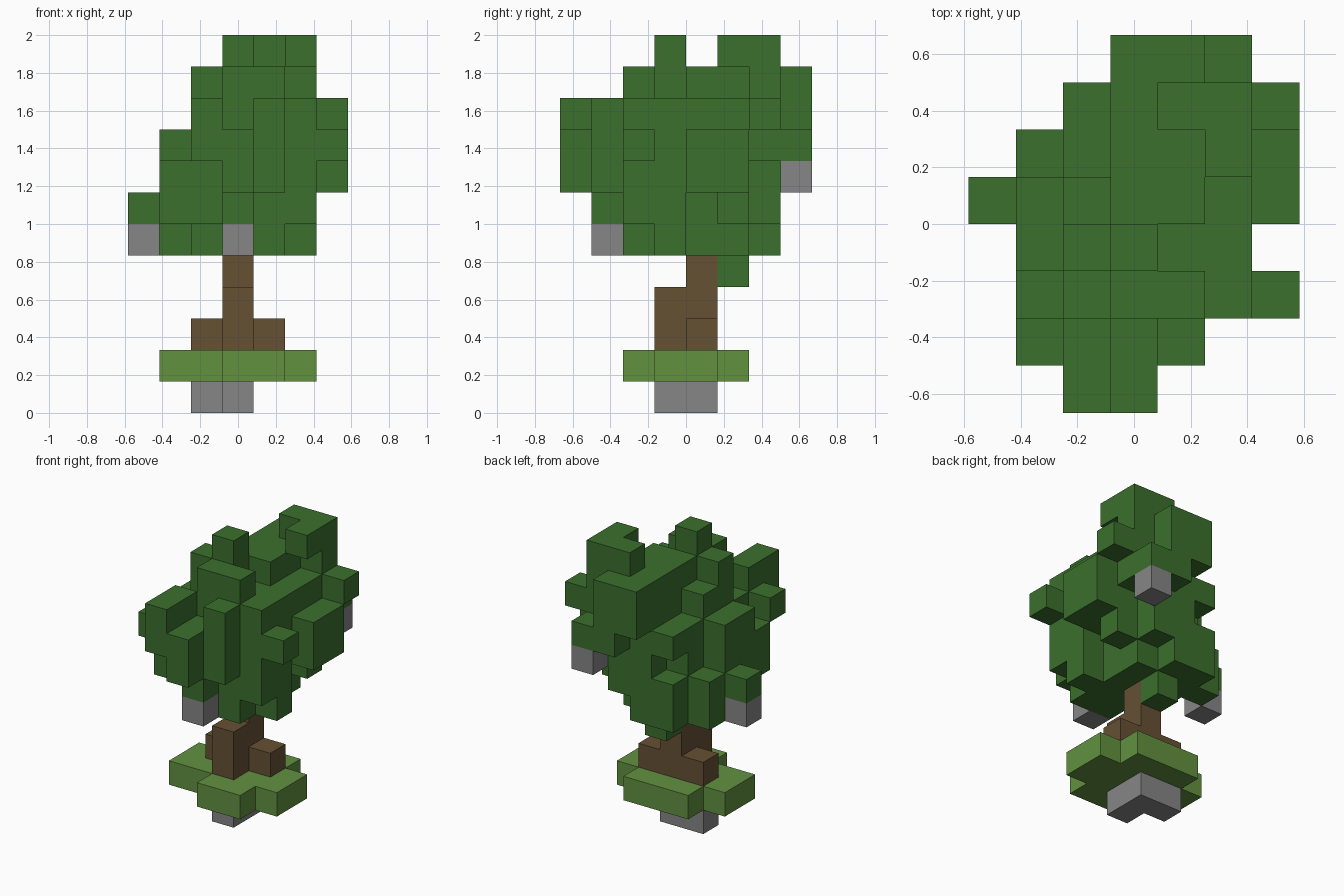
import bpy
import bmesh

if "Cube" in bpy.data.objects:
    bpy.data.objects.remove(bpy.data.objects["Cube"], do_unlink=True)

UNIT = 1 / 6  # block size

# Block plan, ground layer first; rows run from back to front, columns along x
EMPTY = "......."
LAYERS = [
    # stone footing
    [EMPTY, EMPTY, EMPTY, "..SS...", "...S...", EMPTY, EMPTY, EMPTY],
    # grass pad
    [EMPTY, EMPTY, "..GGG..", ".GGGGG.", ".GGGGG.", "...GG..", EMPTY, EMPTY],
    # roots and trunk
    [EMPTY, EMPTY, EMPTY, "..TTT..", "...T...", EMPTY, EMPTY, EMPTY],
    [EMPTY, EMPTY, EMPTY, "...T...", "...T...", EMPTY, EMPTY, EMPTY],
    [EMPTY, EMPTY, "...L...", "...T...", EMPTY, EMPTY, EMPTY, EMPTY],
    # leaf crown with hanging stones
    [EMPTY, "..LL...", ".LLLL..", "S.LLL..", "..LLLL.", "...LL..", "...S...", EMPTY],
    [EMPTY, "..LLL..", ".LLLLL.", "LLLLL..", ".LLLLL.", ".LLLLL.", "...L...", EMPTY],
    [".....S.", "...LL..", "..LLLLL", ".LLLLLL", ".LLLLL.", ".LLLLL.", "...LL..", "...L..."],
    ["....LL.", "..LLLL.", "..LLLLL", ".LLLLLL", ".LLLLL.", "..LLLLL", ".LLLL..", "..LL..."],
    ["...LL..", "...LLLL", "...LLL.", "..LLLL.", "..LLLL.", "...LLL.", "..L.L..", "..L...."],
    ["...LL..", "...LLL.", "...LL..", "...LL..", "..LL...", "...LL..", EMPTY, EMPTY],
    # crown tips
    [EMPTY, "....LL.", ".....L.", EMPTY, "...L...", EMPTY, EMPTY, EMPTY],
]

PARTS = {
    "S": ("stones", "stone grey", (0.238, 0.238, 0.238)),
    "G": ("grass_pad", "grass green", (0.122, 0.283, 0.051)),
    "T": ("trunk", "bark brown", (0.130, 0.082, 0.034)),
    "L": ("leaf_crown", "leaf green", (0.044, 0.162, 0.026)),
}

blocks = {}
for z, layer in enumerate(LAYERS):
    for row, text in enumerate(layer):
        for x, kind in enumerate(text):
            if kind != ".":
                blocks[(x, len(layer) - 1 - row, z)] = kind


def make_material(name, colour):
    mat = bpy.data.materials.new(name)
    mat.use_nodes = True
    rgba = (*colour, 1)
    mat.diffuse_color = rgba
    for node in mat.node_tree.nodes:
        if node.type == "BSDF_PRINCIPLED":
            node.inputs["Base Color"].default_value = rgba
    return mat


def add_side(bm, cell, axis, sign):
    """One outward block side, in model units."""
    u, v = (axis + 1) % 3, (axis + 2) % 3
    corners = []
    for du, dv in ((0, 0), (1, 0), (1, 1), (0, 1)):
        p = list(cell)
        p[axis] += sign > 0
        p[u] += du
        p[v] += dv
        corners.append(bm.verts.new(((p[0] - 3.5) * UNIT, (p[1] - 4) * UNIT, p[2] * UNIT)))
    bm.faces.new(corners if sign > 0 else corners[::-1])


def build_part(kind, name, mat):
    bm = bmesh.new()
    for cell, block in blocks.items():
        if block != kind:
            continue
        for axis in range(3):
            for sign in (-1, 1):
                side = list(cell)
                side[axis] += sign
                if tuple(side) not in blocks:
                    add_side(bm, cell, axis, sign)
    # weld blocks and join flat areas into single faces
    bmesh.ops.remove_doubles(bm, verts=bm.verts, dist=UNIT / 100)
    bmesh.ops.dissolve_limit(bm, angle_limit=0.01, verts=bm.verts, edges=bm.edges)
    mesh = bpy.data.meshes.new(name)
    bm.to_mesh(mesh)
    bm.free()
    mesh.materials.append(mat)
    obj = bpy.data.objects.new(name, mesh)
    bpy.context.scene.collection.objects.link(obj)


for kind, (name, mat_name, colour) in PARTS.items():
    build_part(kind, name, make_material(mat_name, colour))
